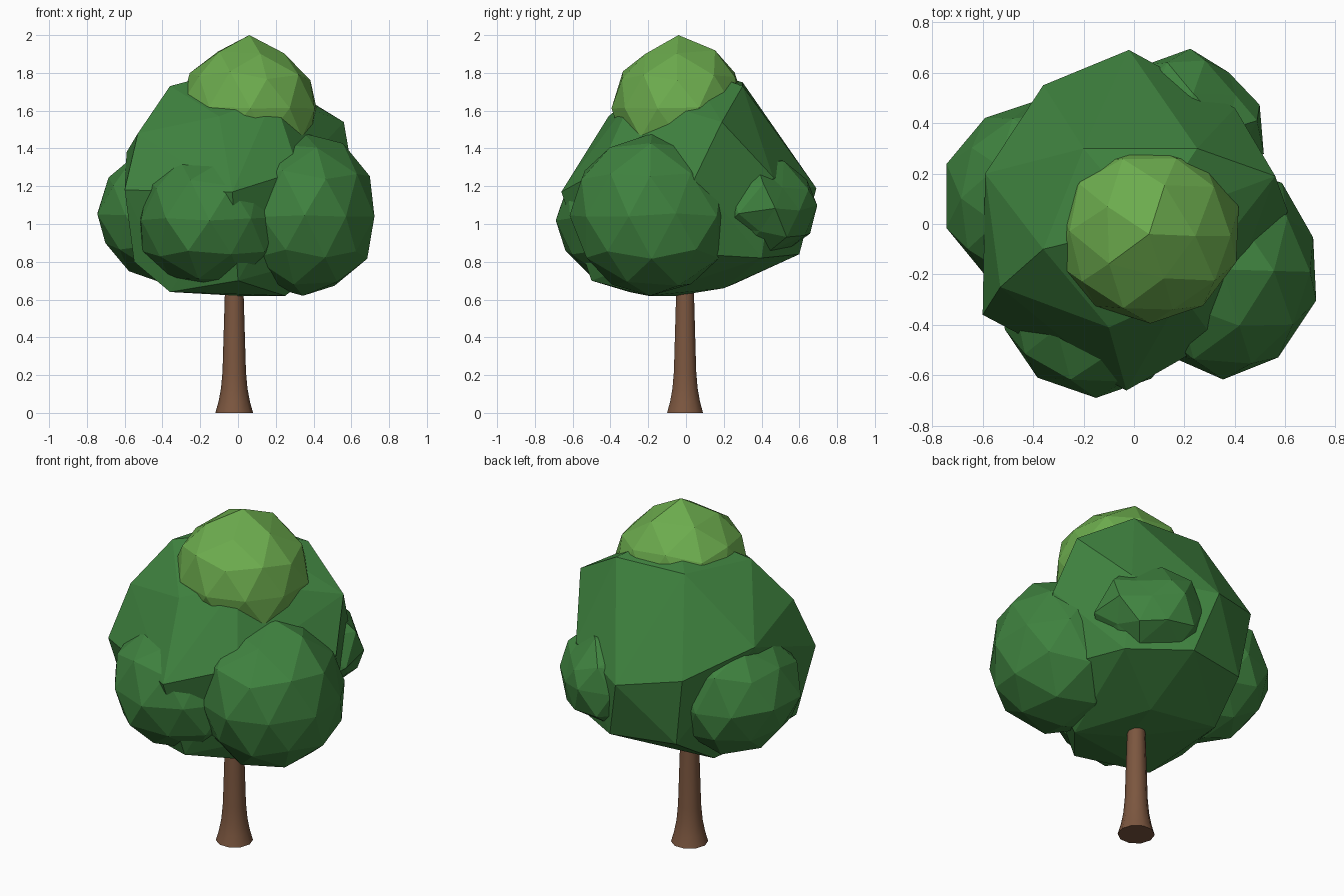
import bpy, bmesh, math, random
from mathutils import Vector

if "Cube" in bpy.data.objects:
    bpy.data.objects.remove(bpy.data.objects["Cube"])

random.seed(4)


def material(name, rgb):
    m = bpy.data.materials.new(name)
    m.diffuse_color = (*rgb, 1)
    m.use_nodes = True
    m.node_tree.nodes["Principled BSDF"].inputs["Base Color"].default_value = m.diffuse_color
    return m


bark = material("brown bark", (0.20, 0.094, 0.05))
leaf = material("dark green leaves", (0.05, 0.225, 0.05))
tip = material("light green leaves", (0.15, 0.41, 0.075))


def finish(name, bm, mat):
    bmesh.ops.recalc_face_normals(bm, faces=bm.faces)
    mesh = bpy.data.meshes.new(name)
    bm.to_mesh(mesh)
    bm.free()
    mesh.materials.append(mat)
    ob = bpy.data.objects.new(name, mesh)
    bpy.context.collection.objects.link(ob)
    return ob


def clump(name, centre, radii, mat, jitter=0.012, peak=0.0):
    """Slightly irregular faceted ball of leaves, optionally with a raised peak."""
    bm = bmesh.new()
    bmesh.ops.create_icosphere(bm, subdivisions=2, radius=1)
    for v in bm.verts:
        pole = v.co.z > 0.99
        v.co = Vector(centre) + Vector(a * r for a, r in zip(v.co, radii))
        if pole:
            v.co.z += peak
        else:
            v.co += Vector(random.uniform(-jitter, jitter) for _ in range(3))
        v.co.z = max(v.co.z, 0.62)
    return finish(name, bm, mat)


# Trunk: flared column, lofted from a short profile
profile = [(0, 0.1), (0.06, 0.083), (0.13, 0.07), (0.22, 0.062), (0.62, 0.05), (0.9, 0.045)]
sides = 10
bm = bmesh.new()
rings = [[bm.verts.new((-0.02 + r * math.cos(2 * math.pi * i / sides),
                        -0.005 + r * math.sin(2 * math.pi * i / sides), z))
          for i in range(sides)] for z, r in profile]
for a, b in zip(rings, rings[1:]):
    for i in range(sides):
        j = (i + 1) % sides
        bm.faces.new((a[i], a[j], b[j], b[i])).smooth = True
bm.faces.new(rings[0][::-1])
bm.faces.new(rings[-1])
trunk = finish("trunk", bm, bark)
bpy.context.view_layer.objects.active = trunk
trunk.select_set(True)
bpy.ops.object.shade_smooth_by_angle(angle=math.radians(50))

# Main crown: irregular cone-like boulder, the hull of a few corners
corners = [
    (0.05, 0, 1.84), (-0.36, -0.10, 1.73), (-0.2, 0.30, 1.75), (0.25, 0.30, 1.73),
    (0.56, 0.19, 1.54), (0.19, -0.28, 1.68), (-0.1, -0.41, 1.57),
    (-0.53, -0.25, 1.48), (-0.59, 0.2, 1.38), (-0.36, 0.55, 1.25), (-0.02, 0.69, 1.19),
    (0.40, 0.46, 1.25), (0.61, 0.05, 1.25), (0.32, -0.46, 1.28), (-0.03, -0.66, 1.17),
    (-0.6, -0.36, 1.18),
    (-0.36, -0.3, 0.64), (0.25, -0.2, 0.62), (0, -0.05, 0.62), (-0.36, 0.25, 0.68),
    (0.05, 0.2, 0.66), (0.08, 0.6, 0.84), (0.4, 0.4, 0.82), (0.55, -0.1, 0.85),
    (0, -0.5, 0.7), (-0.55, -0.25, 0.8), (-0.3, 0.52, 0.85)]
bm = bmesh.new()
for c in corners:
    bm.verts.new(c)
bmesh.ops.convex_hull(bm, input=bm.verts)
finish("main_crown", bm, leaf)

# Side clumps and the light top
clump("front_right_clump", (0.35, -0.18, 1.05), (0.39, 0.43, 0.43), leaf)
clump("front_left_clump", (-0.15, -0.30, 1.03), (0.39, 0.39, 0.37), leaf)
clump("left_clump", (-0.39, 0.11, 1.05), (0.36, 0.38, 0.36), leaf)
clump("back_right_clump", (0.20, 0.38, 1.08), (0.30, 0.30, 0.27), leaf, 0.03)
clump("crown_top", (0.06, -0.04, 1.62), (0.37, 0.365, 0.34), tip, 0.012, 0.04)
